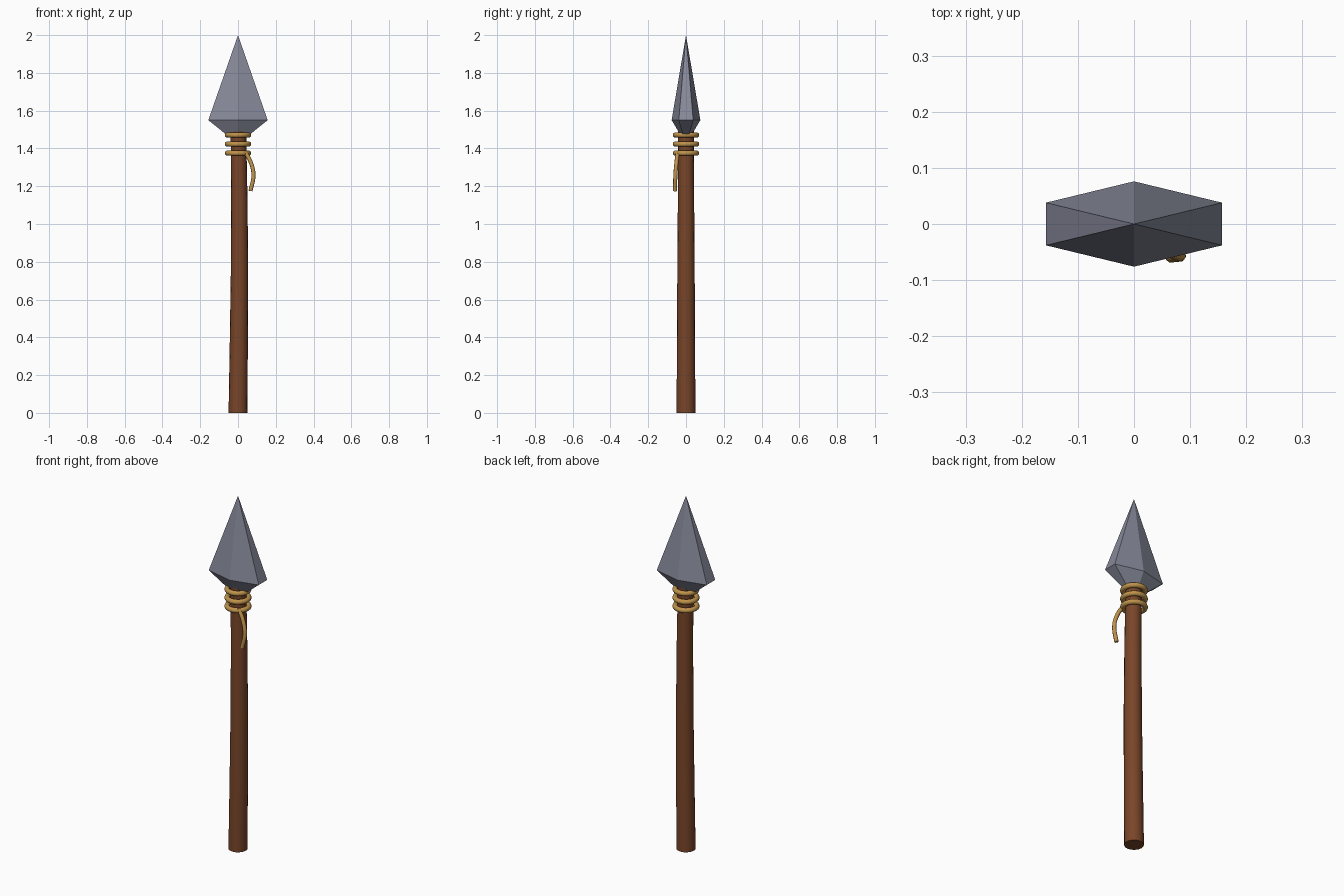
import bpy, bmesh
from math import cos, sin, pi

if "Cube" in bpy.data.objects:
    bpy.data.objects.remove(bpy.data.objects["Cube"])


def material(name, rgb):
    m = bpy.data.materials.new(name)
    m.diffuse_color = (*rgb, 1)
    m.use_nodes = True
    m.node_tree.nodes["Principled BSDF"].inputs["Base Color"].default_value = m.diffuse_color
    return m


STONE = material("stone", (0.24, 0.25, 0.32))
WOOD = material("wood", (0.19, 0.06, 0.022))
ROPE = material("rope", (0.52, 0.29, 0.07))


def smooth(obj, angle):
    bpy.ops.object.select_all(action='DESELECT')
    obj.select_set(True)
    bpy.context.view_layer.objects.active = obj
    bpy.ops.object.shade_smooth_by_angle(angle=angle)


def loft(name, sections, sides, start, mat):
    """Skin elliptical rings given as (centre x, z, radius x, radius y); zero radius makes a tip."""
    bm = bmesh.new()
    rings = []
    for cx, z, rx, ry in sections:
        n = sides if rx > 0 else 1
        rings.append([bm.verts.new((cx + rx * cos(start + 2 * pi * i / sides),
                                    ry * sin(start + 2 * pi * i / sides), z)) for i in range(n)])
    for a, b in zip(rings, rings[1:]):
        for i in range(sides):
            j = (i + 1) % sides
            bm.faces.new((a[i], a[j], b[0]) if len(b) == 1 else (a[i], a[j], b[j], b[i]))
    bm.faces.new(rings[0][::-1])
    if len(rings[-1]) > 1:
        bm.faces.new(rings[-1])
    me = bpy.data.meshes.new(name)
    bm.to_mesh(me)
    bm.free()
    obj = bpy.data.objects.new(name, me)
    bpy.context.collection.objects.link(obj)
    me.materials.append(mat)
    return obj


# Faceted six-sided head
loft("spear_head", [(0, 1.465, 0.06, 0.026), (0, 1.55, 0.1813, 0.076), (0, 2.0, 0, 0)],
     6, pi / 6, STONE)

# Slightly bowed, tapering shaft
shaft = loft("shaft", [(0, 0, 0.05, 0.05), (0.004, 0.35, 0.048, 0.048),
                       (0.008, 0.75, 0.046, 0.046), (0.007, 1.15, 0.043, 0.043),
                       (0.002, 1.5, 0.041, 0.041)], 16, 0, WOOD)
smooth(shaft, 0.7)

# Rope bindings under the head
for k, z in enumerate((1.375, 1.423, 1.471)):
    bpy.ops.mesh.primitive_torus_add(major_radius=0.056, minor_radius=0.014,
                                     major_segments=24, minor_segments=10, location=(0, 0, z))
    ring = bpy.context.object
    ring.name = f"binding_{k + 1}"
    ring.data.materials.append(ROPE)
    smooth(ring, 1.0)

# Loose rope end hanging at the front
cu = bpy.data.curves.new("rope_tail", 'CURVE')
cu.dimensions = '3D'
cu.bevel_depth = 0.011
cu.bevel_resolution = 2
cu.resolution_u = 6
cu.use_fill_caps = True
path = [(0.035, -0.043, 1.385), (0.066, -0.05, 1.33), (0.082, -0.056, 1.26), (0.066, -0.058, 1.175)]
sp = cu.splines.new('BEZIER')
sp.bezier_points.add(len(path) - 1)
for p, co in zip(sp.bezier_points, path):
    p.co = co
    p.handle_left_type = p.handle_right_type = 'AUTO'
cu.materials.append(ROPE)
bpy.context.collection.objects.link(bpy.data.objects.new("rope_tail", cu))
